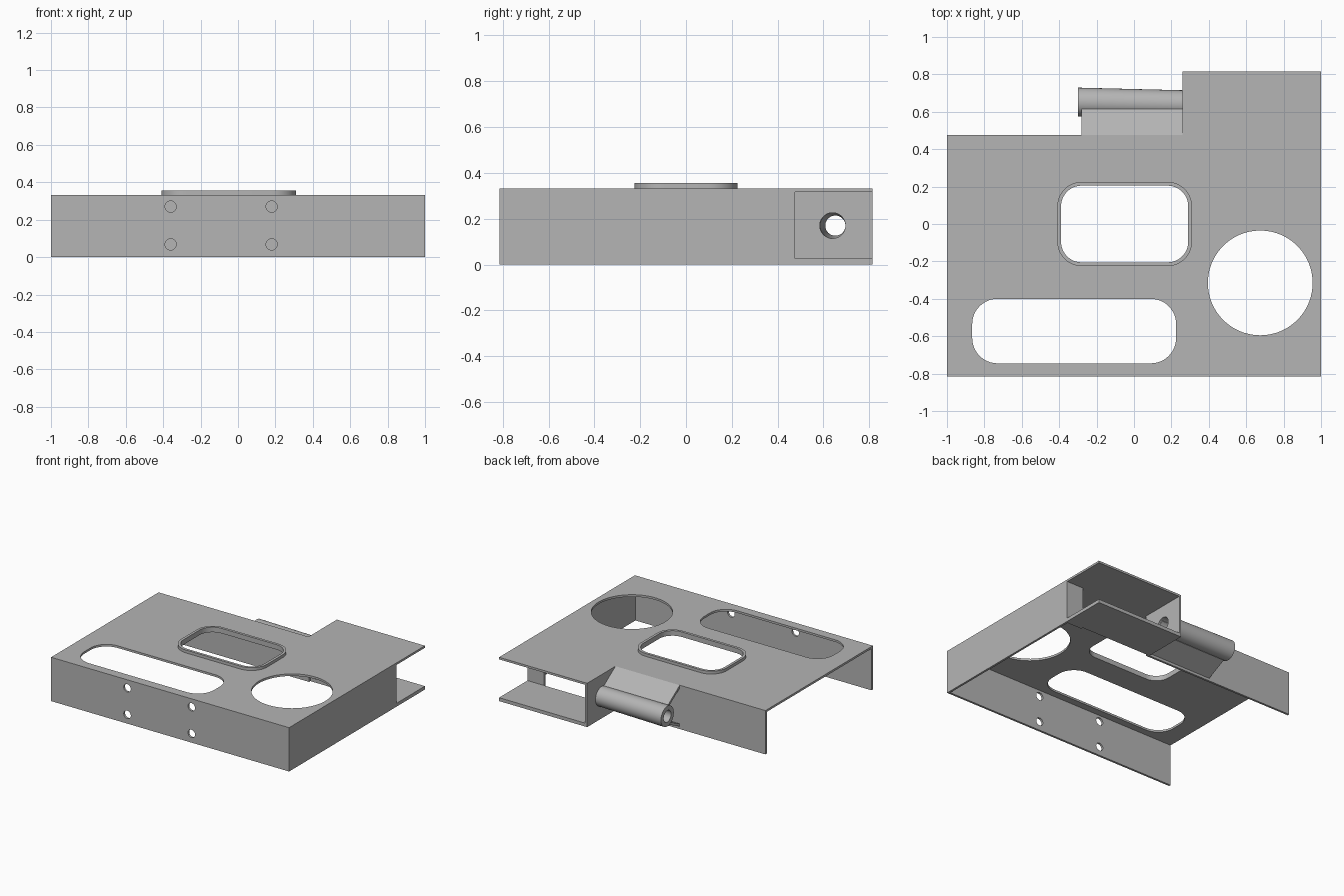
import bpy
import math
from mathutils import Matrix, Vector

cube = bpy.data.objects.get("Cube")
if cube:
    bpy.data.objects.remove(cube, do_unlink=True)

# One bare metal colour
GREY = (0.46, 0.46, 0.46, 1)
metal = bpy.data.materials.new("grey metal")
metal.use_nodes = True
metal.diffuse_color = GREY
metal.node_tree.nodes["Principled BSDF"].inputs["Base Color"].default_value = GREY

THICK = 0.016
HEIGHT = 0.333
UNDER = HEIGHT - THICK
BACK = 0.475
FRONT = -0.815
REAR = 0.815
INNER = 0.26

# Sheet orientations: local z is the sheet's thickness
FLAT = Matrix.Identity(4)
ALONG_X = Matrix.Rotation(math.pi / 2, 4, 'X')
ALONG_Y = Matrix(((0, 0, 1, 0), (1, 0, 0, 0), (0, 1, 0, 0), (0, 0, 0, 1)))


def rect(u0, v0, u1, v1):
    return [(u0, v0), (u1, v0), (u1, v1), (u0, v1)]


def circle(u, v, r, n=48):
    return [(u + r * math.cos(2 * math.pi * i / n),
             v + r * math.sin(2 * math.pi * i / n)) for i in range(n)]


def rounded(u0, v0, u1, v1, r, n=12):
    corners = [(u1 - r, v1 - r), (u0 + r, v1 - r), (u0 + r, v0 + r), (u1 - r, v0 + r)]
    return [(cu + r * math.cos(math.pi / 2 * (k + i / n)),
             cv + r * math.sin(math.pi / 2 * (k + i / n)))
            for k, (cu, cv) in enumerate(corners) for i in range(n + 1)]


def finish(obj):
    obj.data.materials.clear()
    obj.data.materials.append(metal)
    bpy.ops.object.select_all(action='DESELECT')
    obj.select_set(True)
    bpy.context.view_layer.objects.active = obj
    bpy.ops.object.shade_smooth_by_angle(angle=math.radians(30))


def sheet(name, loops, matrix, low, thick=THICK):
    """Extruded filled profile; loops after the first become holes."""
    curve = bpy.data.curves.new(name, 'CURVE')
    curve.dimensions = '2D'
    curve.fill_mode = 'BOTH'
    curve.extrude = thick / 2
    for loop in loops:
        spline = curve.splines.new('POLY')
        spline.points.add(len(loop) - 1)
        for point, (u, v) in zip(spline.points, loop):
            point.co = (u, v, 0, 1)
        spline.use_cyclic_u = True
    temp = bpy.data.objects.new(name + " profile", curve)
    bpy.context.collection.objects.link(temp)
    bpy.context.view_layer.update()
    graph = bpy.context.evaluated_depsgraph_get()
    mesh = bpy.data.meshes.new_from_object(temp.evaluated_get(graph))
    bpy.data.objects.remove(temp, do_unlink=True)
    mesh.transform(matrix @ Matrix.Translation((0, 0, low + thick / 2)))
    obj = bpy.data.objects.new(name, mesh)
    bpy.context.collection.objects.link(obj)
    finish(obj)
    return obj


# Top plate with round hole, long slot and window
outline = [(-1, FRONT), (1, FRONT), (1, REAR), (INNER, REAR), (INNER, BACK), (-1, BACK)]
window = rounded(-0.39, -0.205, 0.29, 0.205, 0.11)
sheet("top_plate", [outline, circle(0.675, -0.315, 0.28, 96),
                    rounded(-0.865, -0.745, 0.225, -0.4, 0.135), window], FLAT, UNDER)

# Raised rim round the window
sheet("window_rim", [rounded(-0.41, -0.225, 0.31, 0.225, 0.13), window],
      FLAT, UNDER, 0.355 - UNDER)

# Front wall with four screw holes
screw_holes = [circle(x, z, 0.03, 24) for x in (-0.36, 0.18) for z in (0.068, 0.27)]
sheet("front_wall", [rect(-1, 0, 1, UNDER)] + screw_holes, ALONG_X, -FRONT - THICK)

# Back wall, side wall and its folded tab
sheet("back_wall", [rect(-1, 0, INNER + THICK, UNDER)], ALONG_X, -BACK)
sheet("side_wall", [rect(FRONT + THICK, 0, BACK, UNDER)], ALONG_Y, 1 - THICK)
sheet("side_wall_tab", [rect(0.86, 0, 1 - THICK, UNDER)], ALONG_X, -BACK)

# Open channel at the rear corner
FLOOR = 0.026
sheet("channel_floor", [rect(INNER, BACK, 1, REAR)], FLAT, 0, FLOOR)
sheet("channel_wall", [rect(BACK, FLOOR, REAR, UNDER), circle(0.64, 0.17, 0.056)],
      ALONG_Y, INNER)

# Sloping plates that carry the tube, as profiles run along x
LENGTH = INNER + 0.28
sheet("upper_tube_plate", [[(BACK, HEIGHT), (0.615, 0.237), (0.615, 0.215), (BACK, 0.311)]],
      ALONG_Y, -0.28, LENGTH)
sheet("lower_tube_plate", [[(BACK, 0.02), (0.63, 0.095), (0.63, 0.115), (BACK, 0.04)]],
      ALONG_Y, -0.28, LENGTH)


# Hollow, slightly tapered tube
def tube(name, start, end, sides=48):
    rings = [(start, 0.073), (end, 0.077), (end, 0.044), (start, 0.056)]
    verts = [Vector(c) + Vector((0, r * math.cos(a), r * math.sin(a)))
             for c, r in rings
             for a in (2 * math.pi * i / sides for i in range(sides))]
    faces = []
    for k in range(4):
        for i in range(sides):
            a, b, j = k * sides, (k + 1) % 4 * sides, (i + 1) % sides
            faces.append((a + i, b + i, b + j, a + j))
    mesh = bpy.data.meshes.new(name)
    mesh.from_pydata(verts, [], faces)
    obj = bpy.data.objects.new(name, mesh)
    bpy.context.collection.objects.link(obj)
    finish(obj)
    bpy.ops.object.mode_set(mode='EDIT')
    bpy.ops.mesh.select_all(action='SELECT')
    bpy.ops.mesh.normals_make_consistent(inside=False)
    bpy.ops.object.mode_set(mode='OBJECT')


tube("tube", (INNER, 0.642, 0.17), (-0.3, 0.652, 0.17))
